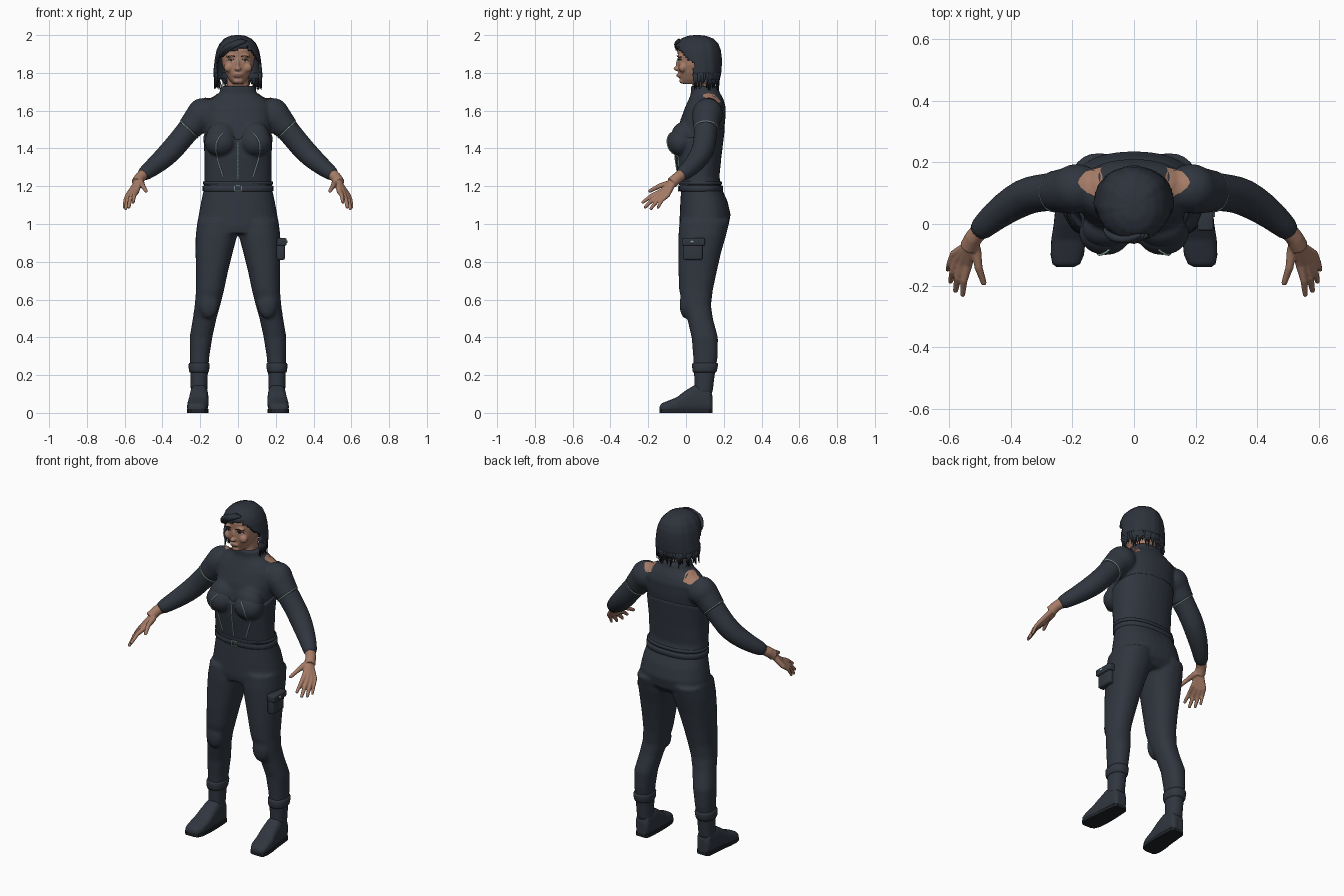
import bpy, bmesh, math, random
from mathutils import Vector

random.seed(4)
cube = bpy.data.objects.get("Cube")
if cube:
    bpy.data.objects.remove(cube)


def material(name, r, g, b):
    m = bpy.data.materials.new(name)
    m.use_nodes = True
    m.diffuse_color = (r, g, b, 1)
    shader = m.node_tree.nodes["Principled BSDF"]
    shader.inputs["Base Color"].default_value = (r, g, b, 1)
    shader.inputs["Roughness"].default_value = 0.8
    return m


SUIT = material("dark slate cloth", .03, .037, .05)
HAIR = material("dark hair", .027, .033, .045)
SOLE = material("black rubber", .014, .017, .022)
SKIN = material("skin", .38, .2, .135)
LIP = material("lips", .22, .09, .07)
WHITE = material("eye white", .5, .42, .38)
DARK = material("iris and brow", .03, .02, .016)
TRIM = material("pale green trim", .42, .62, .56)


def finish(name, bm, mat, voxel=0, smooth=4, sub=0):
    """Turn a bmesh into an object, optionally fusing its parts into one skin."""
    bmesh.ops.recalc_face_normals(bm, faces=bm.faces)
    me = bpy.data.meshes.new(name)
    bm.to_mesh(me)
    bm.free()
    me.materials.append(mat)
    me.shade_smooth()
    ob = bpy.data.objects.new(name, me)
    bpy.context.collection.objects.link(ob)
    if voxel:
        fuse = ob.modifiers.new("fuse", 'REMESH')
        fuse.mode, fuse.voxel_size, fuse.use_smooth_shade = 'VOXEL', voxel, True
        relax = ob.modifiers.new("relax", 'SMOOTH')
        relax.factor, relax.iterations = .5, smooth
    if sub:
        ob.modifiers.new("round", 'SUBSURF').levels = sub
        ob.modifiers["round"].render_levels = sub
    return ob


def bridge(bm, rings, caps=True):
    loops = [[bm.verts.new(p) for p in ring] for ring in rings]
    n = len(loops[0])
    for a, b in zip(loops, loops[1:]):
        for i in range(n):
            bm.faces.new((a[i], a[(i + 1) % n], b[(i + 1) % n], b[i]))
    if caps:
        bm.faces.new(loops[0])
        bm.faces.new(loops[-1])


def oval(ring, a, p=2.3):
    h, x0, x1, y0, y1 = ring
    c, s = math.cos(a), math.sin(a)
    u = math.copysign(abs(c) ** (2 / p), c)
    v = math.copysign(abs(s) ** (2 / p), s)
    return Vector(((x0 + x1) / 2 + u * (x1 - x0) / 2, (y0 + y1) / 2 + v * (y1 - y0) / 2, h))


def loft(bm, rings, side=1, n=32, p=2.3, along_y=False, grow=0, caps=True):
    out = []
    for h, x0, x1, y0, y1 in rings:
        r = (h, x0 - grow, x1 + grow, y0 - grow, y1 + grow)
        pts = [oval(r, math.tau * i / n, p) for i in range(n)]
        if along_y:
            pts = [Vector((q.x, q.z, q.y)) for q in pts]
        out.append([Vector((q.x * side, q.y, q.z)) for q in pts])
    bridge(bm, out, caps)


def even(rows):
    """Rows of height, half width, front, back as centred rings."""
    return [(z, -w, w, f, b) for z, w, f, b in rows]


def tube(bm, pts, side=1, n=14):
    """Capped tube through (x, y, z, radius) points."""
    ps = [Vector((x * side, y, z)) for x, y, z, r in pts]
    rings = []
    for i, p in enumerate(ps):
        t = (ps[min(i + 1, len(ps) - 1)] - ps[max(i - 1, 0)]).normalized()
        u = t.cross(Vector((.1, 1, .13))).normalized()
        v = t.cross(u)
        rings.append([p + pts[i][3] * (u * math.cos(math.tau * k / n) + v * math.sin(math.tau * k / n))
                      for k in range(n)])
    bridge(bm, rings)


def ball(bm, centre, size):
    made = bmesh.ops.create_uvsphere(bm, u_segments=24, v_segments=14, radius=1)["verts"]
    for v in made:
        v.co = Vector(centre) + Vector(a * b for a, b in zip(v.co, size))


def box(name, lo, hi, mat, bevel):
    bm = bmesh.new()
    for v in bmesh.ops.create_cube(bm, size=1)["verts"]:
        v.co = Vector(a + (b - a) * (c + .5) for a, b, c in zip(lo, hi, v.co))
    ob = finish(name, bm, mat)
    mod = ob.modifiers.new("bevel", 'BEVEL')
    mod.width, mod.segments = bevel, 3


def cord(name, pts, radius, mat, closed=False):
    cu = bpy.data.curves.new(name, 'CURVE')
    cu.dimensions, cu.bevel_depth, cu.bevel_resolution = '3D', radius, 1
    sp = cu.splines.new('POLY')
    sp.points.add(len(pts) - 1)
    for q, p in zip(sp.points, pts):
        q.co = (*p, 1)
    sp.use_cyclic_u = closed
    cu.materials.append(mat)
    bpy.context.collection.objects.link(bpy.data.objects.new(name, cu))


def drop(target, pts, down=False, lift=.002):
    """Project (a, b) points onto a part, from above or from the front."""
    ev = target.evaluated_get(bpy.context.evaluated_depsgraph_get())
    d = Vector((0, 0, -1)) if down else Vector((0, 1, 0))
    hits = [ev.ray_cast(Vector((a, b, 3) if down else (a, -1, b)), d) for a, b in pts]
    return [h[1] - d * lift for h in hits if h[0]]


def plate(name, target, outline, mat, down=False, lift=.002):
    n = len(outline)
    cx, cy = sum(p[0] for p in outline) / n, sum(p[1] for p in outline) / n
    bm = bmesh.new()
    bridge(bm, [drop(target, [(cx + (x - cx) * k, cy + (y - cy) * k) for x, y in outline], down, lift)
                for k in (1, .8, .6, .4, .2, .05)])
    bm.faces.ensure_lookup_table()
    bm.faces.remove(bm.faces[-2])
    finish(name, bm, mat)


def ellipse(cx, cy, rx, ry, n=20):
    return [(cx + rx * math.cos(math.tau * i / n), cy + ry * math.sin(math.tau * i / n)) for i in range(n)]


# Fitted top with short sleeves and high collar
TORSO = even([(1.18, .17, -.02, .18), (1.25, .165, -.03, .165), (1.35, .165, -.045, .175),
              (1.45, .172, -.05, .195), (1.55, .18, -.03, .208), (1.62, .178, -.004, .21),
              (1.655, .155, .012, .2), (1.678, .12, .022, .19), (1.695, .098, .026, .178),
              (1.73, .09, .024, .17)])
ARM = [(.16, .11, 1.6, .07), (.2, .11, 1.575, .078), (.25, .106, 1.512, .066), (.31, .1, 1.44, .063),
       (.355, .09, 1.385, .064), (.42, .05, 1.325, .056), (.475, .005, 1.282, .046), (.515, -.035, 1.252, .038)]
bm = bmesh.new()
loft(bm, TORSO)
for s in (1, -1):
    ball(bm, (.185 * s, .115, 1.585), (.085, .08, .082))
    ball(bm, (.09 * s, -.015, 1.46), (.08, .065, .08))
    tube(bm, ARM[:2] + [(.262, .105, 1.497, .066)], s, 24)
top = finish("fitted_top", bm, SUIT, .009, 5)

# Long sleeves and the trim where the short sleeves end
for s, tag in ((1, "left"), (-1, "right")):
    bm = bmesh.new()
    tube(bm, [(x, y, z, r - (.012 if i < 2 else .003)) for i, (x, y, z, r) in enumerate(ARM)], s, 24)
    finish(tag + "_sleeve", bm, SUIT, sub=1)
    u, v = Vector((.72 * s, 0, .69)), Vector((0, 1, 0))
    mid = Vector((.259 * s, .105, 1.501))
    cord(tag + "_sleeve_trim", [mid + .064 * (u * math.cos(a) + v * math.sin(a))
         for a in [math.tau * i / 32 for i in range(32)]], .0035, TRIM, True)

# Bare shoulder openings
for s, tag in ((1, "left"), (-1, "right")):
    patch = [(.106, .185), (.13, .186), (.155, .172), (.175, .15), (.182, .135), (.172, .118),
             (.15, .1), (.125, .088), (.113, .092), (.105, .12), (.102, .15)]
    plate(tag + "_shoulder_opening", top, [(x * s, y) for x, y in patch], SKIN, True, .004)

# Bodice with a raised back edge and cups
bm = bmesh.new()
loft(bm, TORSO[:4], grow=.012)
for v in bm.verts:
    if v.co.z > 1.44:
        v.co.z += .07 * max(0, min(1, v.co.y / .2)) - .005
for s in (1, -1):
    ball(bm, (.093 * s, -.028, 1.432), (.085, .073, .074))
bodice = finish("bodice", bm, SUIT, .008, 3)
bm = bmesh.new()
loft(bm, even([(1.208, .183, -.034, .19), (1.225, .184, -.038, .188)]), grow=.001)
finish("bodice_hem", bm, SUIT)
cord("front_seam", drop(bodice, [(0, 1.235 + .02 * i) for i in range(11)]), .003, TRIM)
SEAM = [(.078, 1.482), (.1, 1.46), (.115, 1.43), (.117, 1.39), (.108, 1.34), (.092, 1.29), (.075, 1.235)]
for s, tag in ((1, "left"), (-1, "right")):
    fine = [(s * (a[0] + (b[0] - a[0]) * k / 4), a[1] + (b[1] - a[1]) * k / 4)
            for a, b in zip(SEAM, SEAM[1:]) for k in range(4)]
    cord(tag + "_cup_seam", drop(bodice, fine), .0035, TRIM)

# Belt and buckle
bm = bmesh.new()
loft(bm, even([(1.172, .182, -.032, .192), (1.176, .187, -.036, .197),
               (1.2, .187, -.036, .197), (1.204, .182, -.032, .192)]), n=48)
finish("belt", bm, SUIT)
cord("buckle", [(x, -.04, z) for x, z in ((-.017, 1.174), (.017, 1.174), (.017, 1.203), (-.017, 1.203))],
     .0035, TRIM, True)

# Trousers: pelvis and both legs fused
LEG = [(1.02, .01, .214, -.033, .232), (.94, .004, .224, -.04, .212), (.85, .028, .225, -.04, .186),
       (.75, .053, .222, -.04, .163), (.65, .074, .222, -.036, .142), (.57, .094, .229, -.02, .132),
       (.5, .114, .239, .006, .142), (.4, .136, .256, .03, .169), (.3, .152, .254, .038, .168),
       (.2, .16, .252, .043, .152), (.1, .163, .25, .045, .14)]
bm = bmesh.new()
loft(bm, even([(1.19, .18, -.025, .188), (1.12, .195, -.03, .22), (1.05, .208, -.033, .236),
               (.99, .216, -.036, .225), (.95, .2, -.03, .19)]))
for s in (1, -1):
    loft(bm, LEG, s)
    ball(bm, (.155 * s, -.002, .575), (.052, .032, .075))
finish("trousers", bm, SUIT, .009, 4)

# Boots: cuff, foot and sole
FOOT = [(.14, .175, .235, .0, .09), (.125, .162, .248, .0, .14), (.05, .157, .255, .0, .15),
        (0, .156, .26, .0, .12), (-.05, .157, .268, .0, .082), (-.1, .162, .27, .0, .062),
        (-.13, .175, .264, .0, .05), (-.14, .195, .25, .002, .035)]
for s, tag in ((1, "left"), (-1, "right")):
    bm = bmesh.new()
    loft(bm, FOOT, s, p=2.8, along_y=True)
    finish(tag + "_boot", bm, SUIT, .006, 3)
    bm = bmesh.new()
    loft(bm, [(.215, .157, .256, .037, .16), (.225, .153, .26, .034, .164),
              (.255, .15, .262, .032, .17), (.265, .154, .257, .036, .167)], s)
    finish(tag + "_boot_cuff", bm, SUIT)
    bm = bmesh.new()
    edge = [(x0, y) for y, x0, x1, _, _ in FOOT] + [(x1, y) for y, x0, x1, _, _ in reversed(FOOT)]
    bridge(bm, [[(x * s, y, z) for x, y in edge] for z in (0, .02)])
    finish(tag + "_sole", bm, SOLE).data.shade_flat()

# Thigh pouch on the left leg
box("pouch", (.205, -.015, .81), (.248, .088, .915), SUIT, .01)
box("pouch_flap", (.205, -.022, .885), (.258, .1, .925), SUIT, .008)
box("pouch_clip", (.25, .022, .9), (.262, .04, .912), TRIM, .002)

# Hands
FINGERS = [((.538, -.13, 1.172), (.555, -.228, 1.115), .0115), ((.556, -.127, 1.16), (.578, -.215, 1.09), .012),
           ((.572, -.115, 1.152), (.594, -.185, 1.082), .0115), ((.584, -.098, 1.152), (.603, -.148, 1.088), .01),
           ((.512, -.085, 1.215), (.487, -.19, 1.175), .013)]
for s, tag in ((1, "left"), (-1, "right")):
    bm = bmesh.new()
    tube(bm, [(.49, -.01, 1.272, .03), (.52, -.045, 1.245, .029), (.535, -.075, 1.218, .031)], s)
    for base, tip, r in FINGERS:
        b, t = Vector(base), Vector(tip)
        mid = b.lerp(t, .5) + Vector((.004, -.004, .006))
        tube(bm, [(.525, -.06, 1.232, r * 1.6), (*b, r * 1.35), (*mid, r), (*t, r * .75)], s)
        ball(bm, (t.x * s, t.y, t.z), (r * .75,) * 3)
    finish(tag + "_hand", bm, SKIN, .004, 3)

# Head and neck
bm = bmesh.new()
loft(bm, even([(1.742, .028, -.018, .06), (1.765, .048, -.03, .1), (1.8, .068, -.04, .13),
               (1.84, .083, -.043, .15), (1.88, .088, -.043, .165), (1.92, .087, -.045, .165),
               (1.955, .07, -.03, .15), (1.98, .04, 0, .12)]), p=2.15)
loft(bm, even([(1.66, .07, .035, .16), (1.74, .058, .035, .145), (1.82, .058, .03, .15)]))
ball(bm, (0, -.048, 1.822), (.017, .018, .012))
ball(bm, (0, -.041, 1.845), (.009, .013, .032))
ball(bm, (0, -.036, 1.787), (.026, .013, .013))
ball(bm, (0, -.02, 1.757), (.026, .016, .014))
for s in (1, -1):
    ball(bm, (.05 * s, -.018, 1.828), (.025, .022, .025))
    ball(bm, (.035 * s, -.033, 1.889), (.03, .013, .009))
head = finish("head", bm, SKIN, .005, 3)
plate("lips", head, ellipse(0, 1.787, .023, .008), LIP)
for s, tag in ((1, "left"), (-1, "right")):
    plate(tag + "_eye", head, ellipse(.038 * s, 1.865, .016, .0065), WHITE)
    plate(tag + "_iris", head, ellipse(.037 * s, 1.866, .0075, .0065), DARK, lift=.003)
    cord(tag + "_lash", drop(head, [(s * (.02 + .006 * i), 1.869 + .004 * math.sin(i * .63)) for i in range(7)]),
         .002, DARK)
    cord(tag + "_brow", drop(head, [(s * (.016 + .007 * i), 1.886 + .005 * math.sin(i * .6)) for i in range(7)]),
         .0025, DARK)

# Bobbed hair: grooved cap open at the face, ragged ends and a swept fringe
CAP = even([(2.0, .012, .045, .07), (1.996, .04, .01, .105), (1.982, .07, -.025, .142),
            (1.955, .096, -.05, .17), (1.92, .112, -.058, .183), (1.88, .12, -.055, .188),
            (1.84, .125, -.05, .188), (1.8, .129, -.04, .185), (1.765, .124, -.03, .178)])
rings = [[a + (b - a) * k / 3 for a, b in zip(p, q)] for p, q in zip(CAP, CAP[1:]) for k in range(3)] + [CAP[-1]]
groove = [random.uniform(-.0022, .0022) for i in range(64)]
bm = bmesh.new()
bridge(bm, [[oval([r[0], r[1] - g, r[2] + g, r[3] - g, r[4] + g], math.tau * i / 64, 2.1)
             for i, g in enumerate(groove)] for r in rings], False)
bm.faces.new(bm.verts[:64]) if bm.verts.ensure_lookup_table() is None else None
face = []
for f in bm.faces:
    c = f.calc_center_median()
    edge = -.035 + .075 * max(0, min(1, (1.925 - c.z) / .08))
    if c.z < 1.925 + .25 * max(-.03, min(.06, c.x)) and c.y < edge:
        face.append(f)
bmesh.ops.delete(bm, geom=face, context='FACES')
hair = finish("hair_cap", bm, HAIR)
shell = hair.modifiers.new("thickness", 'SOLIDIFY')
shell.thickness = .014
bm = bmesh.new()
for i in range(90):
    a = random.uniform(-.32, math.pi + .32)
    p, q = oval(CAP[-2], a, 2.1), oval(CAP[-1], a, 2.1)
    k, drift = random.uniform(.86, .98), random.uniform(-.012, .012)
    tip = random.uniform(1.705, 1.755)
    tube(bm, [(p.x * .95, .07 + (p.y - .07) * .95, 1.8, .008), (q.x * .97, .07 + (q.y - .07) * .95, 1.765, .007),
              (q.x * k + drift, .07 + (q.y - .07) * k, tip, .001)], 1, 6)
finish("hair_ends", bm, HAIR)
bm = bmesh.new()
for x in (0, .012, .024):
    tube(bm, [(.05 - x, -.034, 1.972 + x / 3, .008), (.01 - x, -.05, 1.958, .013), (-.03 - x, -.05, 1.942, .016),
              (-.062 - x, -.036, 1.918, .012), (-.086 - x / 2, -.01, 1.88, .005)], 1, 10)
finish("fringe", bm, HAIR, sub=1)
